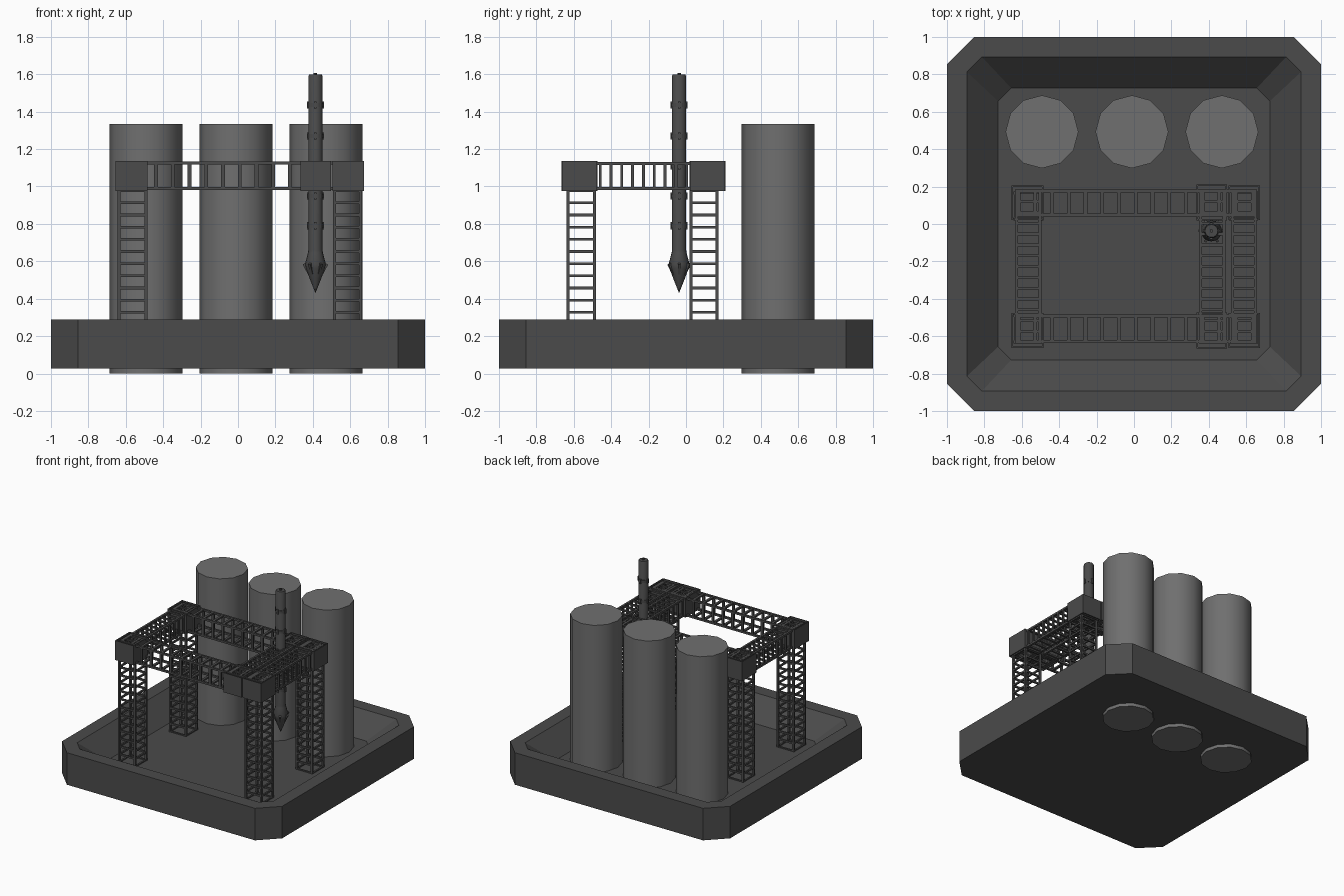
import bpy, bmesh, math
from mathutils import Matrix, Vector

if "Cube" in bpy.data.objects:
    bpy.data.objects.remove(bpy.data.objects["Cube"])


def material(name, v):
    m = bpy.data.materials.new(name)
    m.diffuse_color = (v, v, v, 1)
    m.use_nodes = True
    m.node_tree.nodes["Principled BSDF"].inputs["Base Color"].default_value = m.diffuse_color
    return m


DARK = material("dark_grey", 0.07)
LIGHT = material("mid_grey", 0.16)


def finish(name, bm, mat, smooth=None):
    bmesh.ops.recalc_face_normals(bm, faces=bm.faces)
    me = bpy.data.meshes.new(name)
    bm.to_mesh(me)
    bm.free()
    me.materials.append(mat)
    ob = bpy.data.objects.new(name, me)
    bpy.context.collection.objects.link(ob)
    if smooth:
        bpy.context.view_layer.objects.active = ob
        ob.select_set(True)
        bpy.ops.object.shade_smooth_by_angle(angle=math.radians(smooth))
        ob.select_set(False)
    return ob


def box(bm, lo, hi):
    lo, hi = Vector(lo), Vector(hi)
    m = Matrix.Translation((lo + hi) / 2) @ Matrix.Diagonal((*(hi - lo), 1))
    bmesh.ops.create_cube(bm, size=1, matrix=m)


def truss(name, lo, hi, axis, panels, rail=0.016, rung=0.014):
    """Square lattice beam: four corner rails and rings of rungs."""
    bm = bmesh.new()
    u, v = [i for i in range(3) if i != axis]
    for a in (lo[u], hi[u] - rail):
        for b in (lo[v], hi[v] - rail):
            p, q = list(lo), list(hi)
            p[u], q[u], p[v], q[v] = a, a + rail, b, b + rail
            box(bm, p, q)
    t = rail * 0.8
    for i in range(panels + 1):
        c = lo[axis] + rung / 2 + (hi[axis] - lo[axis] - rung) * i / panels
        for k, w in ((u, v), (v, u)):
            for a in (lo[k] + 0.001, hi[k] - t - 0.001):
                p, q = list(lo), list(hi)
                p[axis], q[axis] = c - rung / 2, c + rung / 2
                p[k], q[k] = a, a + t
                p[w], q[w] = lo[w] + rail, hi[w] - rail
                box(bm, p, q)
    return finish(name, bm, DARK)


def sleeve(name, x0, x1, y0, y1, z0=0.977, z1=1.137, t=0.008):
    """Joint housing: four plates, open above and below."""
    bm = bmesh.new()
    box(bm, (x0, y0, z0), (x1, y0 + t, z1))
    box(bm, (x0, y1 - t, z0), (x1, y1, z1))
    box(bm, (x0, y0 + t, z0), (x0 + t, y1 - t, z1))
    box(bm, (x1 - t, y0 + t, z0), (x1, y1 - t, z1))
    return finish(name, bm, DARK)


# Tray base: chamfered square rings with a sunken floor
bm = bmesh.new()
rings = []
for h, c, z in ((1, 0.145, 0.027), (1, 0.145, 0.29), (0.893, 0.08, 0.29), (0.727, 0.07, 0.13)):
    k = h - c
    pts = ((h, -k), (h, k), (k, h), (-k, h), (-h, k), (-h, -k), (-k, -h), (k, -h))
    rings.append([bm.verts.new((x, y, z)) for x, y in pts])
bm.faces.new(rings[0])
bm.faces.new(rings[-1])
for a, b in zip(rings, rings[1:]):
    for i in range(8):
        j = (i + 1) % 8
        bm.faces.new((a[i], a[j], b[j], b[i]))
finish("tray_base", bm, DARK)

# Three tanks
for i, x in enumerate((-0.492, -0.011, 0.47)):
    bm = bmesh.new()
    bmesh.ops.create_cone(bm, cap_ends=True, segments=12, radius1=0.195, radius2=0.195,
                          depth=1.335, matrix=Matrix.Translation((x, 0.493, 0.6675)))
    finish(f"tank_{i + 1}", bm, LIGHT, 40)

# Corner legs with their joint housings
for sx, x0, x1 in (("left", -0.643, -0.485), ("right", 0.507, 0.663)):
    for sy, y0, y1 in (("front", -0.64, -0.482), ("back", 0.02, 0.175)):
        truss(f"{sy}_{sx}_leg", (x0, y0, 0.125), (x1, y1, 0.985), 2, 13)
        bx = (x0 - 0.011, x1) if sx == "left" else (x0 - 0.002, x1 + 0.011)
        by = (-0.663, -0.475) if sy == "front" else (0.022, 0.207)
        sleeve(f"{sy}_{sx}_joint", *bx, *by)

# Long beams, left to right
for side, y0, y1 in (("front", -0.635, -0.485), ("back", 0.04, 0.185)):
    truss(f"{side}_beam", (-0.627, y0, 0.98), (0.645, y1, 1.134), 0, 14, rung=0.02)

# Cross beams, and the sliding bridge
for side, x0, x1 in (("left_beam", -0.635, -0.495), ("right_beam", 0.518, 0.658),
                     ("bridge", 0.348, 0.49)):
    truss(side, (x0, -0.64, 0.982), (x1, 0.185, 1.132), 1, 14, rung=0.015)

# Bridge carriages
sleeve("front_carriage", 0.335, 0.498, -0.665, -0.472)
sleeve("back_carriage", 0.335, 0.498, 0.02, 0.21)

# Drill probe: turned profile with cone head
PX, PY, N = 0.414, -0.037, 16
profile = [(0, 0.43), (0.012, 0.46), (0.032, 0.51), (0.05, 0.56), (0.056, 0.585),
           (0.04, 0.645), (0.038, 0.66), (0.038, 1.59), (0.034, 1.598), (0, 1.598)]
bm = bmesh.new()
vs = [bm.verts.new((r, 0, z)) for r, z in profile]
es = [bm.edges.new(p) for p in zip(vs, vs[1:])]
bmesh.ops.spin(bm, geom=vs + es, cent=(0, 0, 0), axis=(0, 0, 1),
               angle=math.tau, steps=N, use_duplicate=False)
bmesh.ops.remove_doubles(bm, verts=bm.verts, dist=0.0005)
bmesh.ops.translate(bm, verts=bm.verts, vec=(PX, PY, 0))
finish("probe_shaft", bm, DARK, 35)

# Probe clamps, head cutters and top nub
bm = bmesh.new()
for z in (0.79, 0.95, 1.11, 1.27, 1.435):
    bmesh.ops.create_cone(bm, cap_ends=True, segments=N, radius1=0.041, radius2=0.041,
                          depth=0.022, matrix=Matrix.Translation((PX, PY, z)))
    for k in range(4):
        m = (Matrix.Translation((PX, PY, z)) @ Matrix.Rotation(k * math.pi / 2, 4, 'Z')
             @ Matrix.Translation((0.037, 0, 0)) @ Matrix.Diagonal((0.018, 0.014, 0.038, 1)))
        bmesh.ops.create_cube(bm, size=1, matrix=m)
bmesh.ops.create_cone(bm, cap_ends=True, segments=8, radius1=0.009, radius2=0.009,
                      depth=0.02, matrix=Matrix.Translation((PX, PY, 1.598)))
finish("probe_clamps", bm, DARK)

bm = bmesh.new()
for k in range(6):
    m = (Matrix.Translation((PX, PY, 0.56)) @ Matrix.Rotation(k * math.pi / 3, 4, 'Z')
         @ Matrix.Translation((0.047, 0, 0)) @ Matrix.Rotation(math.radians(28), 4, 'Y')
         @ Matrix.Diagonal((0.016, 0.014, 0.06, 1)))
    bmesh.ops.create_cube(bm, size=1, matrix=m)
finish("probe_cutters", bm, DARK)
